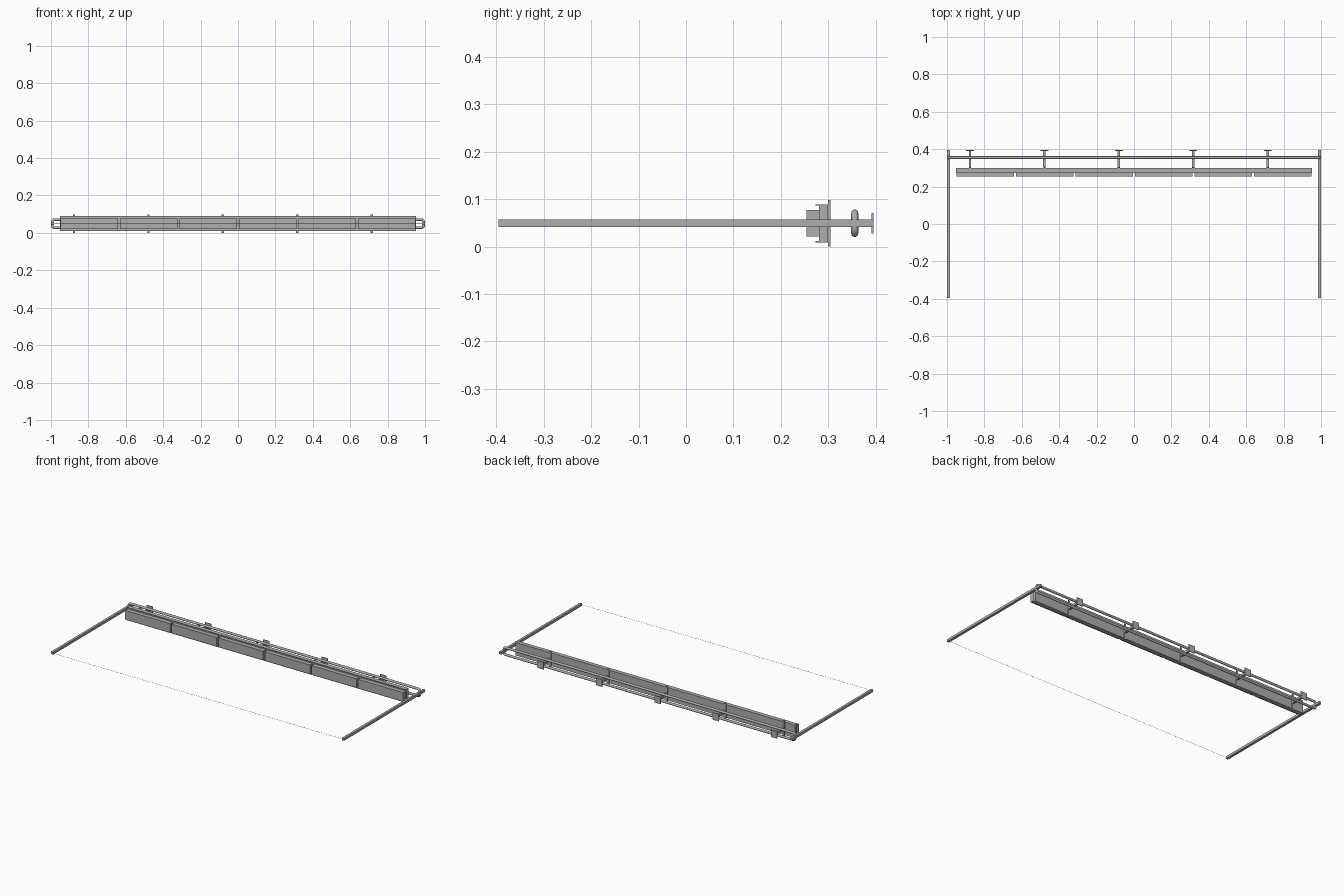
import bpy, math

if "Cube" in bpy.data.objects:
    bpy.data.objects.remove(bpy.data.objects["Cube"])

grey = bpy.data.materials.new("metal grey")
grey.diffuse_color = (0.42, 0.42, 0.42, 1)
grey.use_nodes = True
grey.node_tree.nodes["Principled BSDF"].inputs["Base Color"].default_value = grey.diffuse_color


def box(name, x, y, z):
    """Box from (min, max) ranges."""
    bpy.ops.mesh.primitive_cube_add(size=1, location=[(a + b) / 2 for a, b in (x, y, z)])
    o = bpy.context.object
    o.name = name
    o.scale = [b - a for a, b in (x, y, z)]
    bpy.ops.object.transform_apply(location=False, rotation=False, scale=True)
    o.data.materials.append(grey)
    return o


def tube(name, points, radius, cyclic=False):
    """Round tube swept along a path."""
    c = bpy.data.curves.new(name, 'CURVE')
    c.dimensions = '3D'
    c.bevel_depth = radius
    c.bevel_resolution = 3
    c.use_fill_caps = True
    s = c.splines.new('POLY')
    s.points.add(len(points) - 1)
    for p, co in zip(s.points, points):
        p.co = (*co, 1)
    s.use_cyclic_u = cyclic
    o = bpy.data.objects.new(name, c)
    bpy.context.collection.objects.link(o)
    bpy.ops.object.select_all(action='DESELECT')
    o.select_set(True)
    bpy.context.view_layer.objects.active = o
    bpy.ops.object.convert(target='MESH')
    o = bpy.context.object
    o.data.materials.append(grey)
    bpy.ops.object.shade_smooth_by_angle(angle=math.radians(40))
    return o


ZC = 0.049  # mid height of the whole assembly

# Square side arms
for side, s in (("left", -1), ("right", 1)):
    box(side + "_arm", sorted((s * 0.985, s * 1.0)), (-0.395, 0.395), (ZC - 0.0075, ZC + 0.0075))

# Thin wire between the arm tips
tube("front_wire", [(-0.99, -0.393, ZC), (0.99, -0.393, ZC)], 0.0006)

# Double rail: closed tube loop with rounded corners
hx, hz, r = 0.9925, 0.0215, 0.012
loop = []
for cx, cz, start in ((1, 1, 0), (-1, 1, 90), (-1, -1, 180), (1, -1, 270)):
    for i in range(5):
        a = math.radians(start + i * 22.5)
        loop.append((cx * (hx - r) + r * math.cos(a), 0.3555, ZC + cz * (hz - r) + r * math.sin(a)))
tube("rail_loop", loop, 0.0075, True)

# Long channel with thin lips on its front edges
box("channel", (-0.953, 0.953), (0.28, 0.299), (0.009, 0.089))
box("upper_lip", (-0.953, 0.953), (0.273, 0.28), (0.086, 0.089))
box("lower_lip", (-0.953, 0.953), (0.273, 0.28), (0.009, 0.012))

# Six front panels
pitch = 0.318
for i in range(6):
    x = (i - 2.5) * pitch
    box(f"panel_{i + 1}", (x - 0.153, x + 0.153), (0.254, 0.28), (0.021, 0.077))

# Five T-shaped wall brackets
for i in range(5):
    x = -0.877 + 0.398 * i
    box(f"bracket_strap_{i + 1}", (x - 0.006, x + 0.006), (0.299, 0.304), (0, 0.098))
    box(f"bracket_stem_{i + 1}", (x - 0.0065, x + 0.0065), (0.304, 0.391), (ZC - 0.0075, ZC + 0.0075))
    box(f"bracket_plate_{i + 1}", (x - 0.021, x + 0.021), (0.391, 0.395), (ZC - 0.022, ZC + 0.022))
